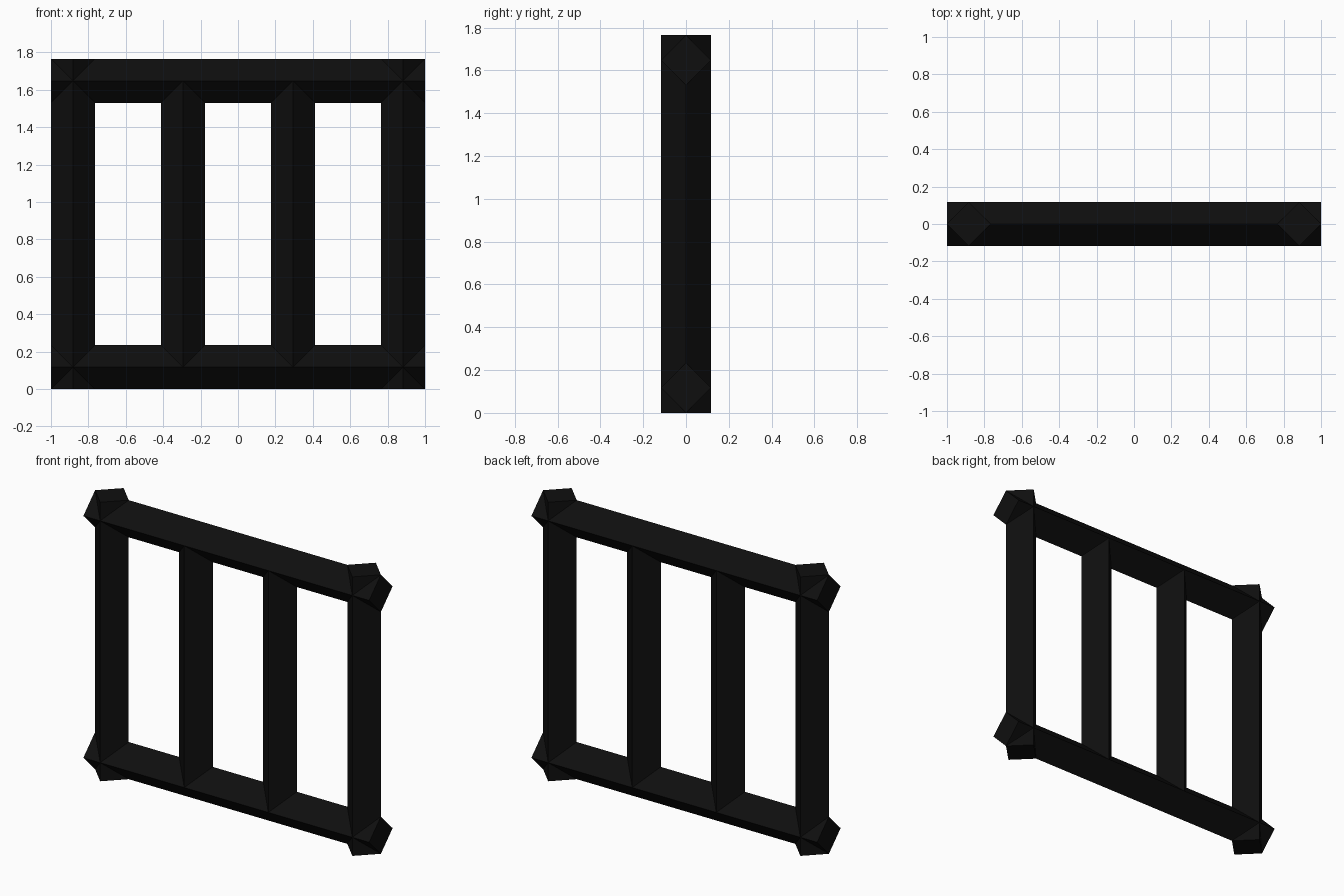
import bpy, math

if "Cube" in bpy.data.objects:
    bpy.data.objects.remove(bpy.data.objects["Cube"])

R = 0.1175            # half diagonal of the square bar section
HEIGHT = 1.765

black = bpy.data.materials.new("black_iron")
black.diffuse_color = (0.0045, 0.0045, 0.0045, 1)
black.use_nodes = True
black.node_tree.nodes["Principled BSDF"].inputs["Base Color"].default_value = black.diffuse_color


def bar(name, location, length, horizontal=False):
    """Square bar set on edge: a four-sided prism with flat ends."""
    rotation = (0, math.pi / 2, 0) if horizontal else (0, 0, 0)
    bpy.ops.mesh.primitive_cylinder_add(vertices=4, radius=R, depth=length,
                                        location=location, rotation=rotation)
    ob = bpy.context.object
    ob.name = name
    ob.data.materials.append(black)
    return ob


# Top and bottom rails, running the full width
bar("bottom_rail", (0, 0, R), 2, True)
bar("top_rail", (0, 0, HEIGHT - R), 2, True)

# Outer posts cross the rails; inner bars stop inside them
outer = 1 - R
for side, s in (("left", -1), ("right", 1)):
    bar(side + "_post", (s * outer, 0, HEIGHT / 2), HEIGHT)
    bar(side + "_inner_bar", (s * outer / 3, 0, HEIGHT / 2), HEIGHT - 2 * R)
